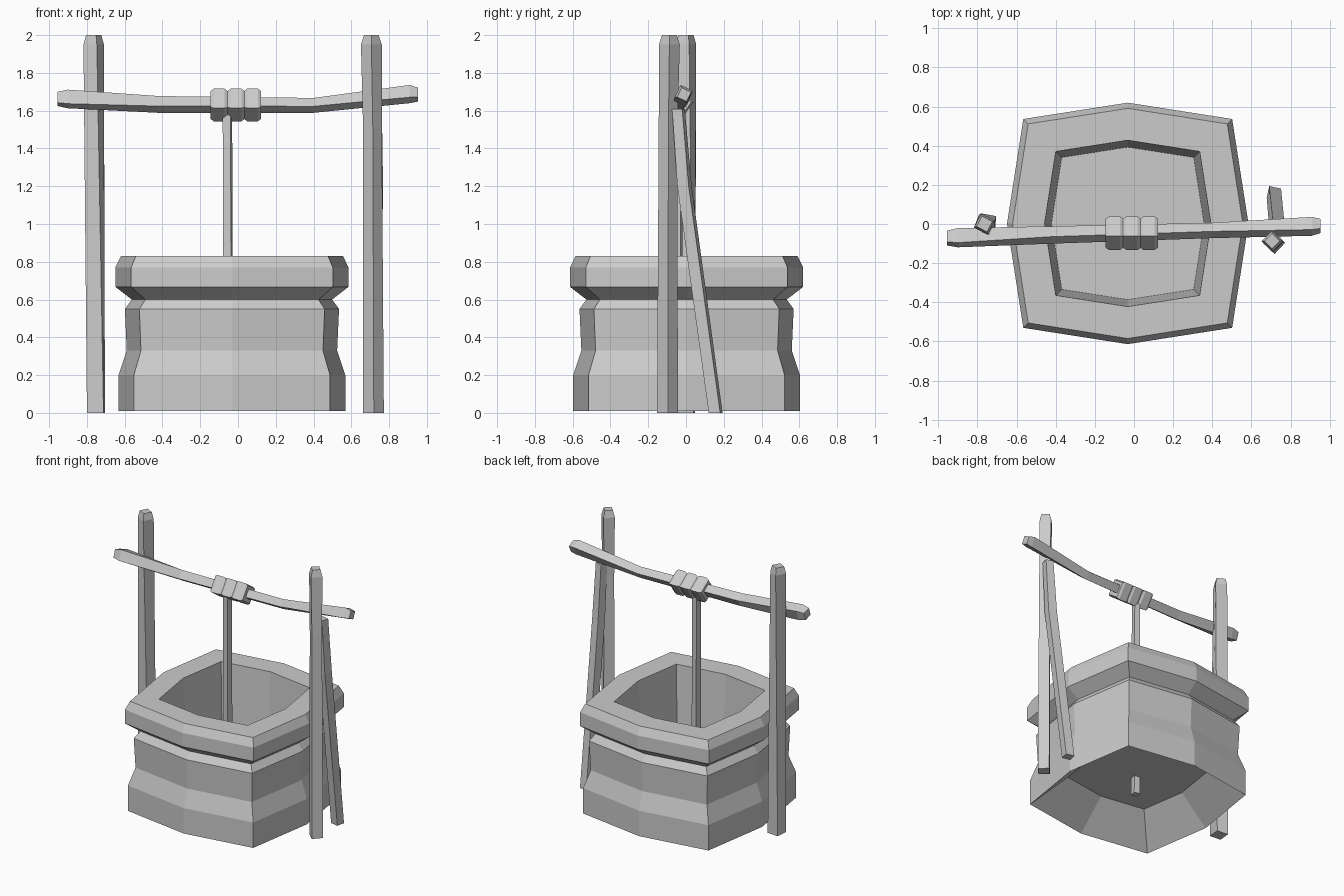
import bpy, bmesh, math
from mathutils import Vector

if "Cube" in bpy.data.objects:
    bpy.data.objects.remove(bpy.data.objects["Cube"])


def loft(name, rings, caps=True, loop=False):
    """Skin a list of equal-length point rings."""
    bm = bmesh.new()
    vs = [[bm.verts.new(p) for p in r] for r in rings]
    n = len(vs[0])
    count = len(vs) if loop else len(vs) - 1
    for i in range(count):
        a, b = vs[i], vs[(i + 1) % len(vs)]
        for k in range(n):
            bm.faces.new((a[k], a[(k + 1) % n], b[(k + 1) % n], b[k]))
    if caps:
        bm.faces.new(vs[0])
        if len(vs) > 1:
            bm.faces.new(vs[-1])
    bmesh.ops.recalc_face_normals(bm, faces=bm.faces)
    me = bpy.data.meshes.new(name)
    bm.to_mesh(me)
    bm.free()
    ob = bpy.data.objects.new(name, me)
    bpy.context.collection.objects.link(ob)
    return ob


def square(c, side, rot, axis):
    """Square section around c, perpendicular to the z or x axis."""
    pts = []
    for k in range(4):
        t = math.radians(rot + 45 + 90 * k)
        u, v = [side * math.sqrt(0.5) * f for f in (math.cos(t), math.sin(t))]
        pts.append(Vector(c) + Vector((u, v, 0) if axis == 'z' else (0, u, v)))
    return pts


def beam(name, stations, axis):
    return loft(name, [square(c, s, r, axis) for c, s, r in stations])


def wall_ring(r, z):
    """Bulged square outline of the well (eight points)."""
    d = 0.865
    shape = [(1, 0), (d, d), (0, 1), (-d, d), (-1, 0), (-d, -d), (0, -1), (d, -d)]
    return [(-0.032 + r * x, 0.003 + r * y, z) for x, y in shape]


# Well wall with projecting rim and sloped hollow underside
profile = [(0.6, 0.01), (0.6, 0.2), (0.557, 0.33), (0.567, 0.55), (0.53, 0.6),
           (0.617, 0.667), (0.617, 0.77), (0.588, 0.83), (0.425, 0.83), (0.39, 0.21)]
loft("well_wall", [wall_ring(r, z) for r, z in profile], caps=False, loop=True)

# Floor inside the well
loft("well_floor", [wall_ring(0.39, 0.21)])

# Upright posts
beam("left_post", [((-0.752, 0.0, 0), 0.088, -5),
                   ((-0.764, 0.0, 1.95), 0.08, -28),
                   ((-0.764, 0.0, 2), 0.06, -28)], 'z')
beam("right_post", [((0.717, -0.098, 0), 0.078, -43),
                    ((0.712, -0.095, 1.5), 0.07, -43),
                    ((0.706, -0.088, 1.95), 0.078, -45),
                    ((0.706, -0.088, 2), 0.055, -45)], 'z')

# Leaning brace behind the right post
beam("brace", [((0.715, 0.157, 0), 0.062, -12),
               ((0.73, -0.008, 1.2), 0.062, -15),
               ((0.728, -0.04, 1.61), 0.055, -15)], 'z')

# Crossbar, bent up at both ends
beam("crossbar", [((-0.955, -0.072, 1.662), 0.06, -18),
                  ((-0.9, -0.07, 1.662), 0.078, -18),
                  ((-0.42, -0.056, 1.633), 0.064, -34),
                  ((0.4, -0.033, 1.628), 0.056, -38),
                  ((0.91, -0.012, 1.688), 0.072, -26),
                  ((0.952, -0.01, 1.685), 0.055, -26)], 'x')

# Three rope coils around the crossbar
for i, x in enumerate((-0.1, -0.01, 0.077)):
    c = [(x + dx, -0.047, 1.63) for dx in (-0.045, -0.028, 0.028, 0.045)]
    beam("rope_coil_%d" % (i + 1),
         [(p, s, -35) for p, s in zip(c, (0.106, 0.124, 0.124, 0.106))], 'x')

# Hanging rope
beam("rope", [((-0.052, -0.045, 0.08), 0.045, -12),
              ((-0.056, -0.045, 1.6), 0.042, -12)], 'z')
